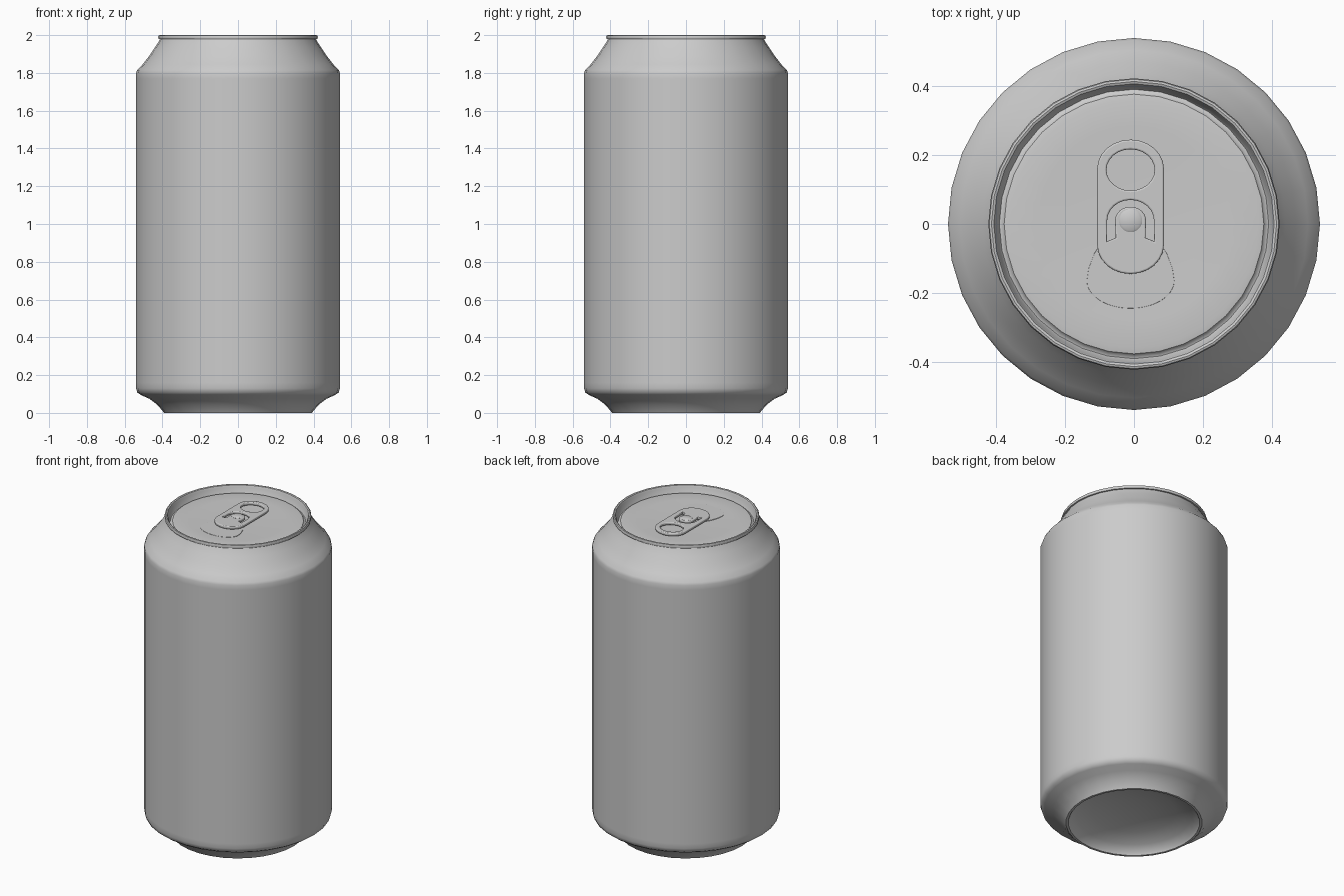
import bpy, bmesh
from math import sin, cos, pi, radians

if "Cube" in bpy.data.objects:
    bpy.data.objects.remove(bpy.data.objects["Cube"])


def finish(obj, angle=40):
    bpy.ops.object.select_all(action='DESELECT')
    obj.select_set(True)
    bpy.context.view_layer.objects.active = obj
    if obj.type == 'CURVE':
        bpy.ops.object.convert(target='MESH')
    bpy.ops.object.shade_smooth_by_angle(angle=radians(angle))
    return bpy.context.object


def lathe(name, profile, center=(0, 0), sides=32):
    bm = bmesh.new()
    vs = [bm.verts.new((r, 0, z)) for r, z in profile]
    edges = [bm.edges.new(pair) for pair in zip(vs, vs[1:])]
    bmesh.ops.spin(bm, geom=vs + edges, cent=(0, 0, 0), axis=(0, 0, 1),
                   angle=2 * pi, steps=sides)
    bmesh.ops.remove_doubles(bm, verts=bm.verts[:], dist=1e-4)
    bmesh.ops.recalc_face_normals(bm, faces=bm.faces[:])
    mesh = bpy.data.meshes.new(name)
    bm.to_mesh(mesh)
    bm.free()
    obj = bpy.data.objects.new(name, mesh)
    bpy.context.collection.objects.link(obj)
    obj.location = (*center, 0)
    return finish(obj)


def plate(name, loops, z, half, bevel):
    # Flat rounded sheet: first loop is the outline, the rest are holes
    cu = bpy.data.curves.new(name, 'CURVE')
    cu.dimensions = '2D'
    cu.fill_mode = 'BOTH'
    cu.extrude, cu.bevel_depth, cu.bevel_resolution = half, bevel, 2
    cu.offset = -bevel
    for pts in loops:
        sp = cu.splines.new('POLY')
        sp.points.add(len(pts) - 1)
        for p, (x, y) in zip(sp.points, pts):
            p.co = (x, y, 0, 1)
        sp.use_cyclic_u = True
    obj = bpy.data.objects.new(name, cu)
    bpy.context.collection.objects.link(obj)
    obj.location.z = z
    return finish(obj)


def arc(cx, cy, rx, ry, a0, a1, n=12):
    return [(cx + rx * cos(radians(a0 + (a1 - a0) * i / n)),
             cy + ry * sin(radians(a0 + (a1 - a0) * i / n))) for i in range(n + 1)]


# Can wall with neck, foot and domed underside
lathe("can_body", [
    (0, 0.10), (0.12, 0.095), (0.24, 0.075), (0.33, 0.045), (0.37, 0.015),
    (0.378, 0.0), (0.392, 0.0), (0.40, 0.012), (0.43, 0.045), (0.47, 0.075),
    (0.515, 0.095), (0.533, 0.108), (0.54, 0.13), (0.54, 0.16), (0.54, 0.6),
    (0.54, 1.2), (0.54, 1.77), (0.54, 1.80), (0.534, 1.815), (0.505, 1.845),
    (0.47, 1.89), (0.44, 1.935), (0.42, 1.965), (0.412, 1.982)])

# Lid with rolled rim, countersink groove and centre panel
lathe("lid", [
    (0.412, 1.978), (0.421, 1.98), (0.423, 1.99), (0.42, 1.998), (0.414, 2.0),
    (0.407, 1.997), (0.402, 1.985), (0.396, 1.955), (0.391, 1.948),
    (0.384, 1.95), (0.377, 1.96), (0.36, 1.963), (0.28, 1.962),
    (0.20, 1.959), (0, 1.958)])

# Scored mouth panel
CX = -0.01
plate("mouth_panel", [
    arc(CX, -0.165, 0.127, 0.08, 180, 360, 20)
    + [(0.112, -0.13), (0.095, -0.085), (0.075, -0.055)]
    + [(-0.095, -0.055), (-0.115, -0.085), (-0.132, -0.13)]],
    1.959, 0.002, 0.001)

# Pull tab with finger hole and U-shaped slot around the rivet tongue
outline = arc(CX, 0.16, 0.097, 0.085, 0, 180) + arc(CX, -0.06, 0.097, 0.085, 180, 360)
finger_hole = arc(CX, 0.157, 0.07, 0.06, 0, 345, 23)
slot = (arc(CX, 0.01, 0.068, 0.06, 0, 180) + [(CX - 0.068, -0.05), (CX - 0.043, -0.04)]
        + arc(CX, 0.01, 0.045, 0.04, 180, 0) + [(CX + 0.043, -0.04), (CX + 0.068, -0.05)])
plate("pull_tab", [outline, finger_hole, slot], 1.974, 0.004, 0.005)

# Rivet holding the tab
lathe("rivet", [(0, 1.955), (0.034, 1.955), (0.034, 1.984), (0.028, 1.988), (0, 1.989)],
      center=(CX, 0.01), sides=20)
